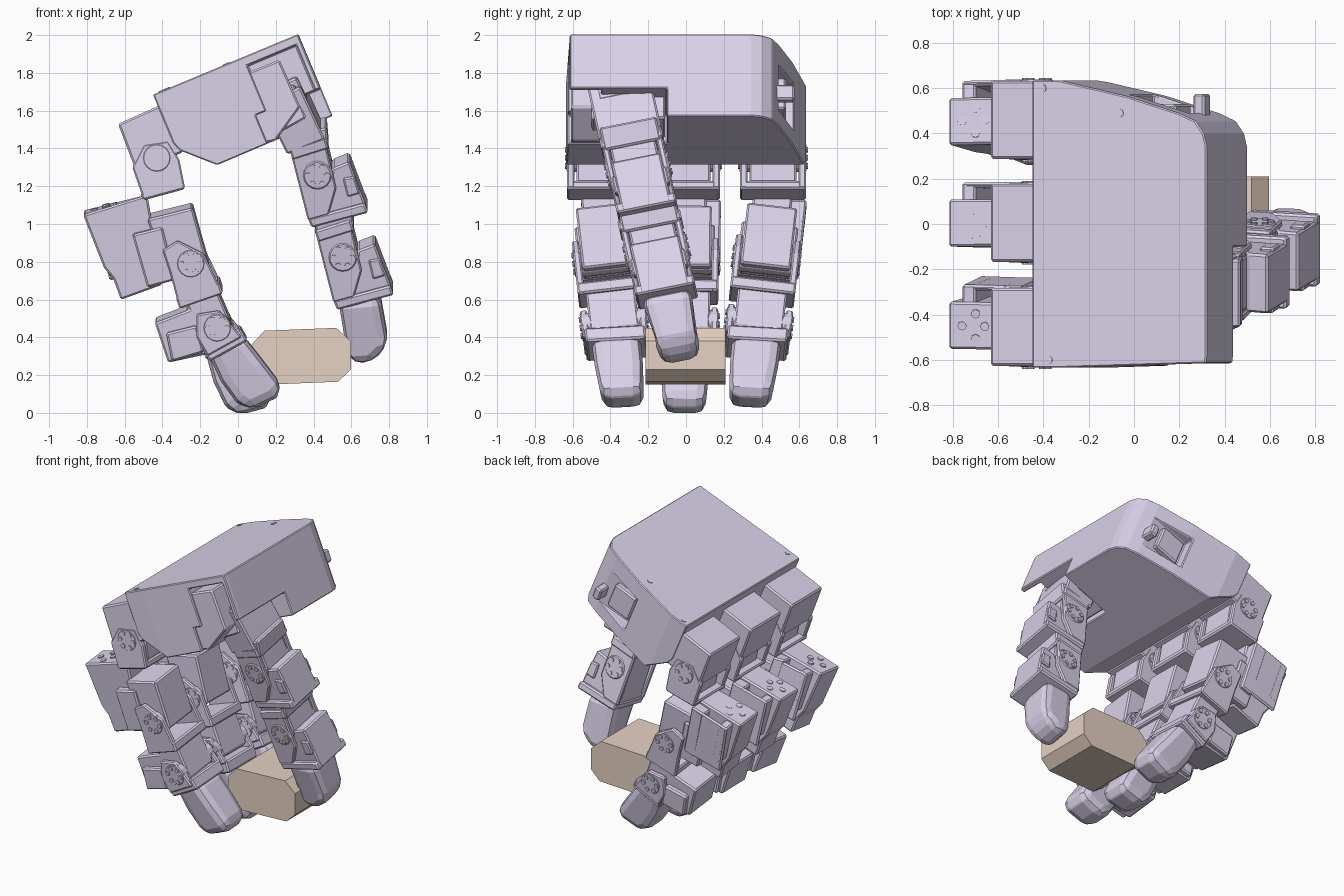
import bpy, bmesh, math

if "Cube" in bpy.data.objects:
    bpy.data.objects.remove(bpy.data.objects["Cube"])


def material(name, rgb):
    m = bpy.data.materials.new(name)
    m.diffuse_color = (*rgb, 1)
    m.use_nodes = True
    m.node_tree.nodes["Principled BSDF"].inputs["Base Color"].default_value = m.diffuse_color
    return m


LILAC = material("lilac_plastic", (0.71, 0.645, 0.82))
PEACH = material("peach_block", (0.79, 0.64, 0.54))


def prism(name, pts, y0, y1, warp=None, mat=LILAC, bevel=0.01, seg=1):
    """Front-view (x, z) profile extruded along y, then moved by warp."""
    bm = bmesh.new()
    rings = []
    for y in (y0, y1):
        rings.append([bm.verts.new(warp(x, y, z) if warp else (x, y, z)) for x, z in pts])
    bm.faces.new(rings[0])
    bm.faces.new(rings[1][::-1])
    n = len(pts)
    for i in range(n):
        j = (i + 1) % n
        bm.faces.new((rings[0][i], rings[0][j], rings[1][j], rings[1][i]))
    bmesh.ops.recalc_face_normals(bm, faces=bm.faces)
    me = bpy.data.meshes.new(name)
    bm.to_mesh(me)
    bm.free()
    me.materials.append(mat)
    ob = bpy.data.objects.new(name, me)
    bpy.context.collection.objects.link(ob)
    if bevel:
        b = ob.modifiers.new("edges", 'BEVEL')
        b.width, b.segments, b.limit_method = bevel, seg, 'ANGLE'
    return ob


def circle(x, z, r, n=16):
    return [(x + r * math.cos(2 * math.pi * i / n), z + r * math.sin(2 * math.pi * i / n)) for i in range(n)]


def boolean(ob, cutter, op):
    cutter.hide_render = True
    cutter.hide_viewport = True
    cutter.display_type = 'WIRE'
    m = ob.modifiers.new("cut", 'BOOLEAN')
    m.object, m.operation, m.solver = cutter, op, 'EXACT'


def horn(name, x, z, half, warp):
    """Servo horn: a disc through the joint with a ring of screw heads."""
    prism(name, circle(x, z, 0.075), -half, half, warp, bevel=0.006)
    for i in range(6):
        a = i * math.pi / 3
        prism(name + "_screw", circle(x + .05 * math.cos(a), z + .05 * math.sin(a), .015, 8),
              -half - .007, half + .007, warp, bevel=0)


def bracket(name, pts, inner, outer, warp):
    """Pair of side plates, mirrored about the centre of the finger."""
    for s in (-1, 1):
        prism(name, pts, s * inner, s * outer, warp, bevel=0.008)


# ---- Palm, built in its own tilted frame (u along the back, d into the hand) ----
def tilt(u, y, d):
    return (-.45 + .923 * u + .385 * d, y, 1.685 + .385 * u - .923 * d)


def palm_box(name, u0, u1, d0, d1, y0, y1, **kw):
    return prism(name, [(u0, d0), (u1, d0), (u1, d1), (u0, d1)], y0, y1, tilt, **kw)


palm = prism("palm", [(0, 0), (.834, 0), (.834, .47), (.17, .475), (.02, .33), (0, .28)],
             -.635, .635, tilt, bevel=0)
outline = prism("palm_outline_cutter",
                [(-.02, .64), (.12, .637), (.45, .565), (.70, .49), (.78, .455), (.82, .40),
                 (.84, .32), (.84, -.54), (.83, -.615), (-.02, -.64)], -.05, .6,
                lambda u, d, y: tilt(u, y, d), bevel=0)
boolean(palm, outline, 'INTERSECT')
boolean(palm, palm_box("thumb_cutter", .46, .9, .31, .6, -.8, -.1, bevel=0), 'DIFFERENCE')
boolean(palm, palm_box("corner_cutter", .52, .80, .05, .6, -.8, -.45, bevel=0), 'DIFFERENCE')
boolean(palm, palm_box("side_cutter", .42, .72, .12, .38, .49, .8, bevel=0), 'DIFFERENCE')
bv = palm.modifiers.new("edges", 'BEVEL')
bv.width, bv.limit_method = .006, 'ANGLE'
palm_box("side_servo", .44, .62, .16, .34, .42, .53)
prism("side_peg", [(.26, 1.72), (.31, 1.74), (.34, 1.66), (.29, 1.64)], .40, .575)
for u, y in ((.05, .6), (.08, -.6), (.42, .49)):
    prism("palm_screw", circle(u, y, .018, 10), -.004, .03, lambda a, d, b: tilt(a, b, d), bevel=0)


# ---- Fingers ----
def finger(label, c, lean, curl):
    def w(x, y, z):
        drop = 1.12 - z
        return (x, c + y - lean * drop, z - lean * y) if drop > 0 else (x, c + y, z)

    def tipw(x, y, z):
        y *= min(1, .80 + z * .7)          # narrows towards the end
        dx, dz = x + .05, z - .40
        x = -.05 + dx * math.cos(curl) + dz * math.sin(curl)
        z = .40 - dx * math.sin(curl) + dz * math.cos(curl) - (.017 if curl else 0)
        return (x, c + y - lean * (1.12 - z), z - lean * y * .5)

    def part(name, pts, half, **kw):
        prism(label + name, pts, -half, half, w, **kw)

    # knuckle block and first joint
    part("_knuckle", [(-.635, 1.53), (-.41, 1.63), (-.29, 1.38), (-.54, 1.28)], .172)
    part("_knuckle_servo", [(-.52, 1.42), (-.34, 1.46), (-.30, 1.22), (-.47, 1.16)], .125)
    bracket(label + "_knuckle_plate", [(-.56, 1.30), (-.50, 1.42), (-.37, 1.44), (-.31, 1.34),
                                       (-.28, 1.19), (-.50, 1.13)], .135, .175, w)
    part("_knuckle_floor", [(-.52, 1.16), (-.29, 1.23), (-.28, 1.185), (-.50, 1.125)], .175)
    horn(label + "_knuckle_horn", -.43, 1.35, .178, w)
    # back servo with screws on its top face
    part("_back_servo", [(-.82, 1.06), (-.48, 1.155), (-.40, .69), (-.62, .61), (-.66, .72),
                         (-.71, .78)], .104)
    for sx, sy in ((-.76, 0), (-.70, .055), (-.70, -.055), (-.66, 0)):
        z = 1.06 + (sx + .82) * .28
        prism(label + "_servo_screw", circle(sx, sy, .02, 8), -.02, .006,
              lambda a, h, b, z=z, s=sx: w(a, b, z + h + (a - s) * .28), bevel=0)
    prism(label + "_back_flange_rear", [(-.76, 1.06), (-.70, 1.075), (-.62, .80), (-.68, .78)], .09, .18, w)
    prism(label + "_back_flange_front", [(-.58, 1.11), (-.49, 1.13), (-.40, .80), (-.49, .77)], .09, .18, w)
    prism(label + "_back_flange_side", [(-.76, 1.06), (-.49, 1.13), (-.40, .80), (-.68, .72)], .155, .18, w)
    part("_back_link", [(-.56, .96), (-.40, 1.0), (-.33, .72), (-.48, .68)], .15)
    # middle link
    part("_middle_servo", [(-.48, 1.04), (-.24, 1.10), (-.19, .92), (-.15, .78), (-.31, .72),
                           (-.38, .74)], .132)
    bracket(label + "_middle_plate", [(-.40, .88), (-.32, .93), (-.18, .86), (-.08, .65), (-.31, .57),
                                      (-.36, .76)], .135, .172, w)
    part("_middle_floor", [(-.33, .63), (-.10, .71), (-.08, .65), (-.31, .57)], .172)
    horn(label + "_middle_horn", -.25, .81, .175, w)
    # lower link
    part("_lower_servo", [(-.44, .49), (-.26, .56), (-.28, .62), (-.11, .66), (-.02, .45),
                          (-.14, .33), (-.37, .28)], .13)
    bracket(label + "_lower_plate", [(-.22, .54), (-.10, .56), (.02, .42), (-.16, .32), (-.22, .42)],
            .135, .172, w)
    part("_lower_flange", [(-.38, .44), (-.22, .48), (-.18, .34), (-.35, .29)], .165)
    horn(label + "_lower_horn", -.11, .47, .175, w)
    # padded fingertip
    prism(label + "_tip", [(-.17, .34), (.02, .42), (.13, .28), (.24, .135), (.20, .08), (.06, .015),
                           (-.01, .06), (-.09, .17)], -.13, .13, tipw, bevel=.055, seg=2)
    prism(label + "_tip_collar", [(-.19, .35), (.01, .46), (.05, .39), (-.15, .28)], -.16, .16, tipw)


finger("near_finger", -.455, -.115, 0)
finger("middle_finger", .005, 0.012, math.radians(10))
finger("far_finger", .46, .115, 0)


# ---- Thumb, leaning sideways towards the middle finger ----
def tw(x, y, z):
    return (x, -.30 + y + .225 * (1.5 - z), z + .2 * y)


def thumb_tip_warp(x, y, z):
    return tw(x, y * min(1, .45 + z * 1.1), z)


prism("thumb_mount", [(-.03, 1.77), (.22, 1.87), (.33, 1.62), (.20, 1.44), (.10, 1.42)], -.61, -.30)
prism("thumb_mount_flange", [(.08, 1.66), (.30, 1.74), (.36, 1.56), (.16, 1.45)], -.50, -.11)
prism("thumb_base_servo", [(.13, 1.66), (.33, 1.76), (.46, 1.48), (.26, 1.40)], -.165, .165, tw)
prism("thumb_base_cap", [(.17, 1.74), (.31, 1.80), (.37, 1.68), (.22, 1.62)], -.12, .12, tw)


def thumb_link(name, dx, dz):
    """One servo, its side plates, its horn and its outer flange."""
    def w(x, y, z):
        return tw(x + dx, y, z + dz)
    prism(name + "_servo", [(.30, 1.42), (.45, 1.47), (.54, 1.16), (.37, 1.08)], -.12, .12, w)
    prism(name + "_neck", [(.265, 1.49), (.47, 1.54), (.48, 1.42), (.29, 1.37)], -.15, .15, w)
    bracket(name + "_plate", [(.28, 1.40), (.46, 1.47), (.52, 1.22), (.48, 1.08), (.37, 1.05)], .125, .158, w)
    prism(name + "_lid", [(.27, 1.43), (.46, 1.49), (.48, 1.43), (.29, 1.37)], -.165, .165, w)
    horn(name + "_horn", .42, 1.29, .164, w)
    prism(name + "_body", [(.50, 1.32), (.59, 1.355), (.69, 1.09), (.39, 1.01), (.37, 1.10), (.48, 1.14)],
          -.13, .13, w)
    bracket(name + "_tab", [(.555, 1.27), (.615, 1.28), (.645, 1.19), (.58, 1.17)], .12, .145, w)
    prism(name + "_floor", [(.37, 1.06), (.67, 1.14), (.69, 1.09), (.39, 1.01)], -.158, .158, w)


thumb_link("thumb_upper", 0, 0)
thumb_link("thumb_lower", .135, -.435)
prism("thumb_tip", [(.53, .62), (.75, .64), (.79, .42), (.78, .35), (.71, .28), (.61, .27), (.575, .34)],
      -.13, .13, thumb_tip_warp, bevel=.055, seg=2)

# ---- Held block ----
prism("held_block", [(.07, .36), (.14, .435), (.52, .45), (.597, .38), (.597, .23), (.53, .165),
                     (.16, .15), (.075, .21)], -.215, .21, mat=PEACH, bevel=0)
